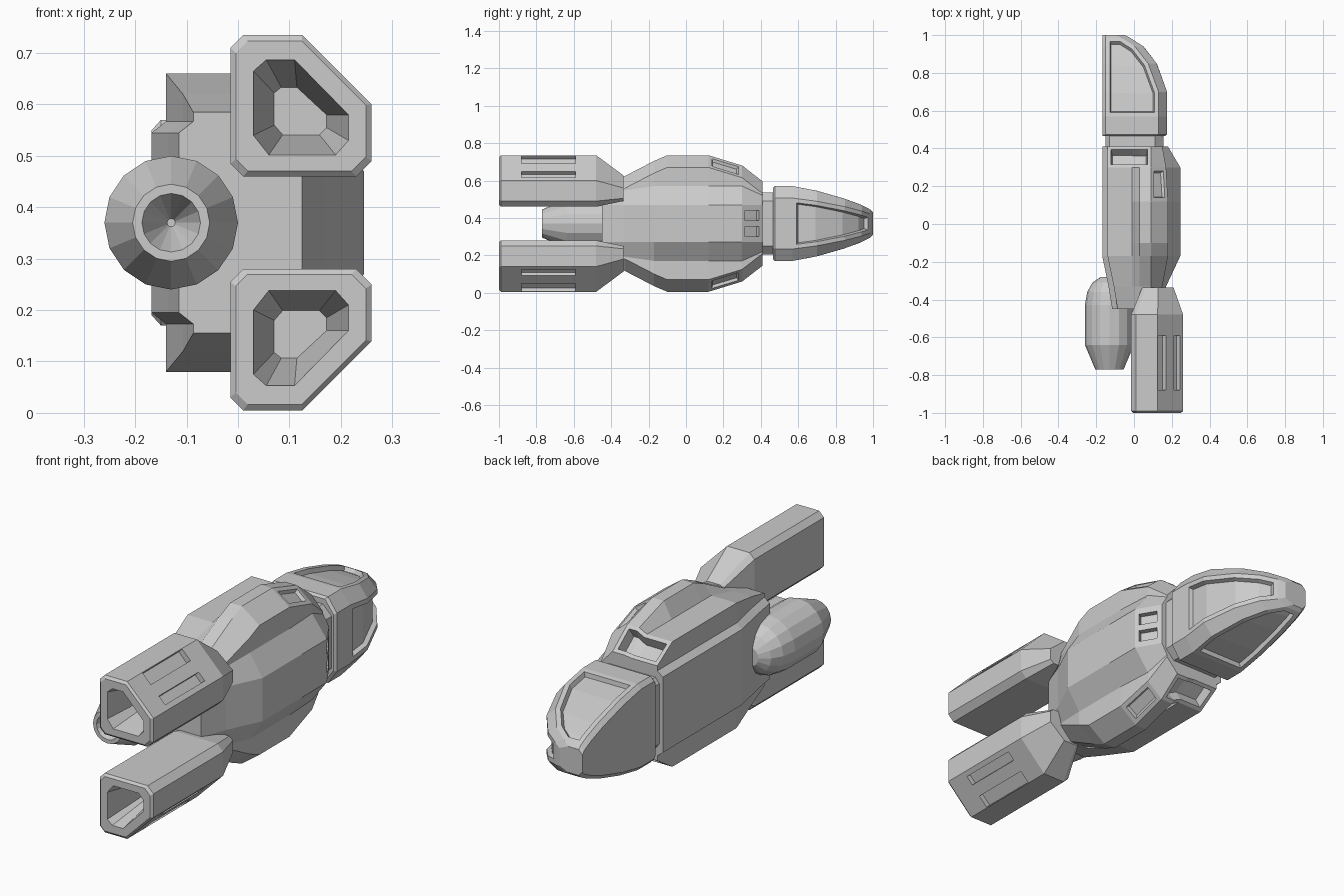
import bpy, bmesh, math
from mathutils import Matrix, Vector

if "Cube" in bpy.data.objects:
    bpy.data.objects.remove(bpy.data.objects["Cube"])

MID = 0.37  # the ship is mirrored about this height


def loft(rings):
    """Skin closed rings of points, cap both ends; return bmesh and face grid."""
    bm = bmesh.new()
    vs = [[bm.verts.new(p) for p in r] for r in rings]
    n = len(rings[0])
    grid = [[bm.faces.new((a[k], a[(k + 1) % n], b[(k + 1) % n], b[k]))
             for k in range(n)] for a, b in zip(vs, vs[1:])]
    bm.faces.new(vs[0])
    bm.faces.new(vs[-1])
    bmesh.ops.recalc_face_normals(bm, faces=bm.faces)
    return bm, grid


def finish(bm, name):
    bmesh.ops.recalc_face_normals(bm, faces=bm.faces)
    me = bpy.data.meshes.new(name)
    bm.to_mesh(me)
    bm.free()
    ob = bpy.data.objects.new(name, me)
    bpy.context.collection.objects.link(ob)
    return ob


def mirrored(y, half):
    """Ring at y from half section (x, height above the middle)."""
    return ([(x, y, MID + h) for x, h in half]
            + [(x, y, MID - h) for x, h in reversed(half)])


def recess(bm, faces, frame, depth):
    """Sink a panel into a group of faces, leaving a frame around it."""
    bmesh.ops.inset_region(bm, faces=faces, thickness=frame, use_even_offset=True)
    bmesh.ops.inset_region(bm, faces=faces, thickness=0.007, depth=-depth,
                           use_even_offset=True)


def cut(ob, boxes):
    """Subtract boxes given as (centre, size, rotation)."""
    bm = bmesh.new()
    for c, s, rot in boxes:
        m = Matrix.Translation(c) @ rot @ Matrix.Diagonal((*s, 1))
        bmesh.ops.create_cube(bm, size=1, matrix=m)
    cutter = finish(bm, ob.name + "_cutter")
    cutter.hide_render = True
    mod = ob.modifiers.new("cut", 'BOOLEAN')
    mod.object, mod.operation, mod.solver = cutter, 'DIFFERENCE', 'EXACT'
    bpy.context.view_layer.objects.active = ob
    bpy.ops.object.modifier_apply(modifier=mod.name)
    bpy.data.objects.remove(cutter)


# Main hull: belly plate, shoulders, side humps and faceted back
def hull_half(xb, xs, xt, hb, hh):
    return [(xb, 0.175), (xb + 0.028, 0.197), (xb + 0.028, hb), (-0.01, hb),
            (0.03, hh), (min(0.09, xs - 0.04), hh), (xs, hh - 0.065),
            (xs, min(0.2, hh - 0.075)), (xt, 0.1)]


hull_rows = [(0.41, -0.168, 0.15, 0.18, 0.22, 0.225),
             (0.30, -0.168, 0.17, 0.245, 0.29, 0.31),
             (0.12, -0.168, 0.18, 0.245, 0.29, 0.365),
             (-0.10, -0.168, 0.18, 0.245, 0.29, 0.365),
             (-0.17, -0.168, 0.18, 0.245, 0.29, 0.335),
             (-0.33, -0.135, 0.15, 0.17, 0.25, 0.252),
             (-0.45, -0.115, 0.09, 0.125, 0.215, 0.216)]
bm, g = loft([mirrored(r[0], hull_half(*r[1:])) for r in hull_rows])
for side in (lambda k: k, lambda k: 16 - k):
    recess(bm, [g[0][side(k)] for k in (2, 3, 4)], 0.018, 0.05)  # front intakes
    recess(bm, [g[1][side(5)]], 0.02, 0.015)                     # hump vents
hull = finish(bm, "hull")
turn = Matrix.Rotation(math.atan(0.6), 4, 'Z')
cut(hull, [((0.208, 0.35, MID + s * 0.043), (0.04, 0.085, 0.055), turn)
           for s in (-1, 1)])

# Neck between hull and cockpit
neck_half = [(-0.15, 0.14), (-0.13, 0.165), (0.11, 0.165), (0.155, 0.12)]
bm, g = loft([mirrored(y, neck_half) for y in (0.38, 0.50)])
finish(bm, "neck")

# Cockpit: tapering nose with three sunken windows
cockpit_rows = [(0.465, 0.165, 0.19), (0.475, 0.175, 0.2), (0.57, 0.175, 0.2),
                (0.70, 0.175, 0.175), (0.85, 0.12, 0.132), (0.94, 0.05, 0.098),
                (0.985, -0.02, 0.075), (1.0, -0.05, 0.06)]
bm, g = loft([mirrored(y, [(-0.168, h - 0.02), (-0.15, h), (xt - 0.045, h),
                           (xt, h * 0.68)]) for y, xt, h in cockpit_rows])
for k in (1, 5, 3):
    recess(bm, [g[i][k] for i in (2, 3, 4, 5)], 0.022, 0.02)
finish(bm, "cockpit")

# Two engine pods with hollow tails and slotted slanted sides
outer = [(-0.015, 0.485), (0.01, 0.46), (0.23, 0.46), (0.26, 0.49),
         (0.26, 0.60), (0.125, 0.735), (0.01, 0.735), (-0.015, 0.71)]
inner = [(0.03, 0.54), (0.06, 0.502), (0.19, 0.502), (0.215, 0.53),
         (0.215, 0.58), (0.11, 0.687), (0.055, 0.687), (0.03, 0.665)]


def scaled(pts, cx, cz, sx, sz, nx=None, nz=None):
    nx, nz = (cx if nx is None else nx), (cz if nz is None else nz)
    return [(nx + (x - cx) * sx, nz + (z - cz) * sz) for x, z in pts]


pod_sections = [(-0.335, scaled(outer, 0.12, 0.59, 0.6, 0.5, 0.125, 0.555)),
                (-0.48, outer), (-0.99, outer),
                (-1.0, scaled(outer, 0.12, 0.59, 0.92, 0.92)),
                (-1.0, inner),
                (-0.78, scaled(inner, 0.12, 0.58, 0.55, 0.5))]
for s, name in ((1, "upper_pod"), (-1, "lower_pod")):
    bm, g = loft([[(x, y, MID + s * (z - MID)) for x, z in pts]
                  for y, pts in pod_sections])
    pod = finish(bm, name)
    tilt = Matrix.Rotation(math.radians(45 * s), 4, 'Y')
    cut(pod, [((x, -0.735, MID + s * (0.86 - x - MID)), (w, 0.29, 0.05), tilt)
              for x, w in ((0.148, 0.06), (0.227, 0.045))])

# Round belly engine with a conical nozzle
engine = [(0.045, -0.28), (0.09, -0.31), (0.118, -0.36), (0.13, -0.43),
          (0.13, -0.64), (0.075, -0.77), (0.057, -0.77), (0.008, -0.66)]
bm, g = loft([[(-0.13 + r * math.cos(a * math.pi / 8), y,
                MID + r * math.sin(a * math.pi / 8)) for a in range(16)]
              for r, y in engine])
finish(bm, "belly_engine")
